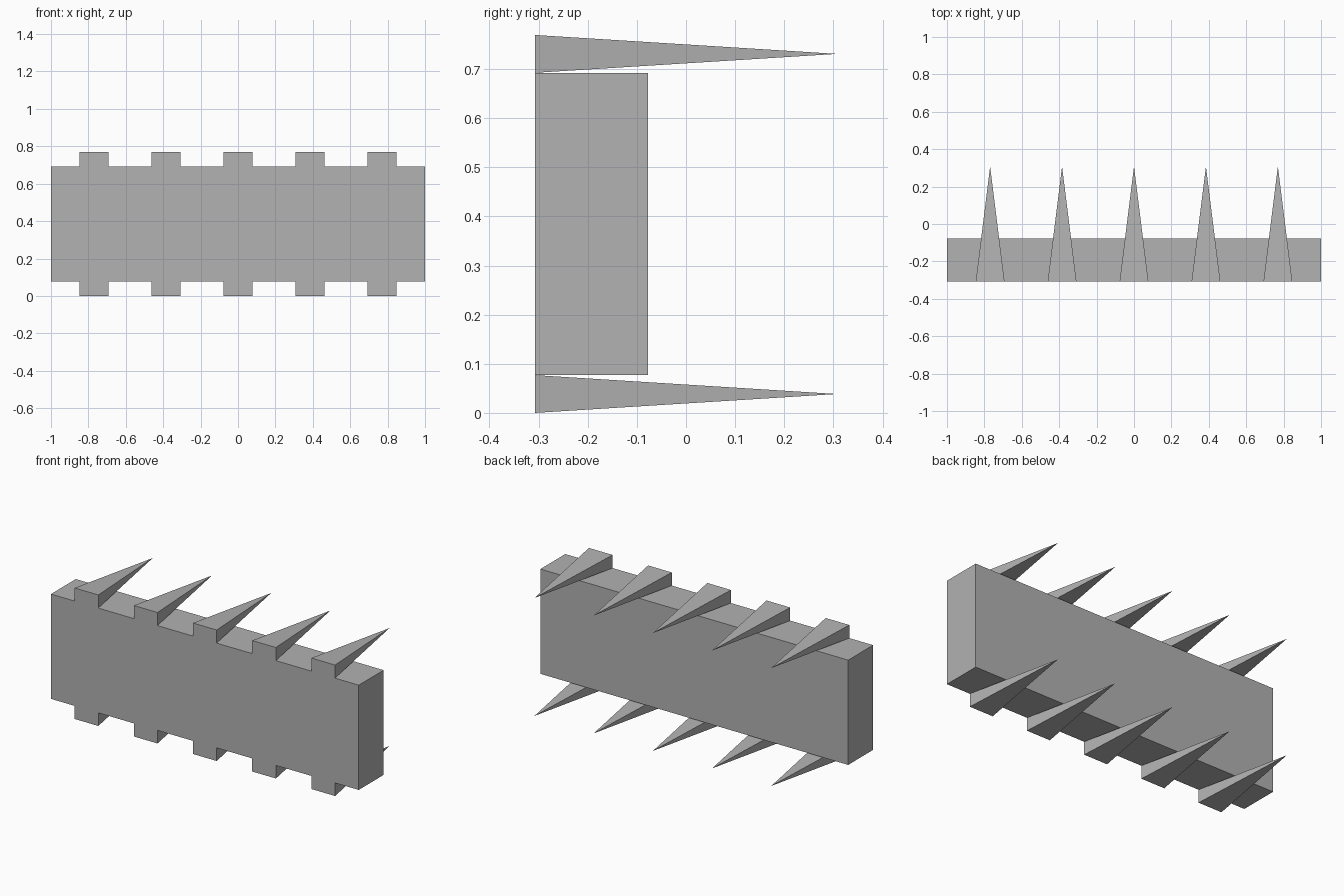
import bpy
from math import radians
from mathutils import Matrix
import bmesh

cube = bpy.data.objects.get("Cube")
if cube:
    bpy.data.objects.remove(cube, do_unlink=True)

U = 2 / 26          # module: the slab is 26 modules long
FRONT = -4 * U      # shared front plane
SPIKES = 5

grey = bpy.data.materials.new("mid_grey")
grey.use_nodes = True
colour = (0.445, 0.445, 0.445, 1)
grey.diffuse_color = colour
grey.node_tree.nodes["Principled BSDF"].inputs["Base Color"].default_value = colour


def add_object(name, bm, location):
    mesh = bpy.data.meshes.new(name)
    bm.to_mesh(mesh)
    bm.free()
    mesh.materials.append(grey)
    obj = bpy.data.objects.new(name, mesh)
    obj.location = location
    bpy.context.collection.objects.link(obj)
    return obj


def slab():
    bm = bmesh.new()
    bmesh.ops.create_cube(bm, size=1)
    bmesh.ops.scale(bm, vec=(26 * U, 3 * U, 8 * U), verts=bm.verts)
    add_object("slab", bm, (0, FRONT + 1.5 * U, 5 * U))


def spike(name, x, z):
    # four-sided pyramid, flat base on the front plane, tip pointing back
    bm = bmesh.new()
    bmesh.ops.create_cone(bm, cap_ends=True, segments=4, radius1=2 ** 0.5 / 2,
                          radius2=0, depth=1)
    bmesh.ops.remove_doubles(bm, verts=bm.verts, dist=0.001)
    bmesh.ops.rotate(bm, verts=bm.verts, matrix=Matrix.Rotation(radians(45), 3, "Z"))
    bmesh.ops.rotate(bm, verts=bm.verts, matrix=Matrix.Rotation(radians(-90), 3, "X"))
    bmesh.ops.scale(bm, vec=(2 * U, 8 * U, U), verts=bm.verts)
    add_object(name, bm, (x, FRONT + 4 * U, z))


slab()

# Matching rows of spikes along the top and bottom edges
for row, z in (("bottom", U / 2), ("top", 9.5 * U)):
    for i in range(SPIKES):
        spike(f"{row}_spike_{i + 1}", (i - 2) * 5 * U, z)
